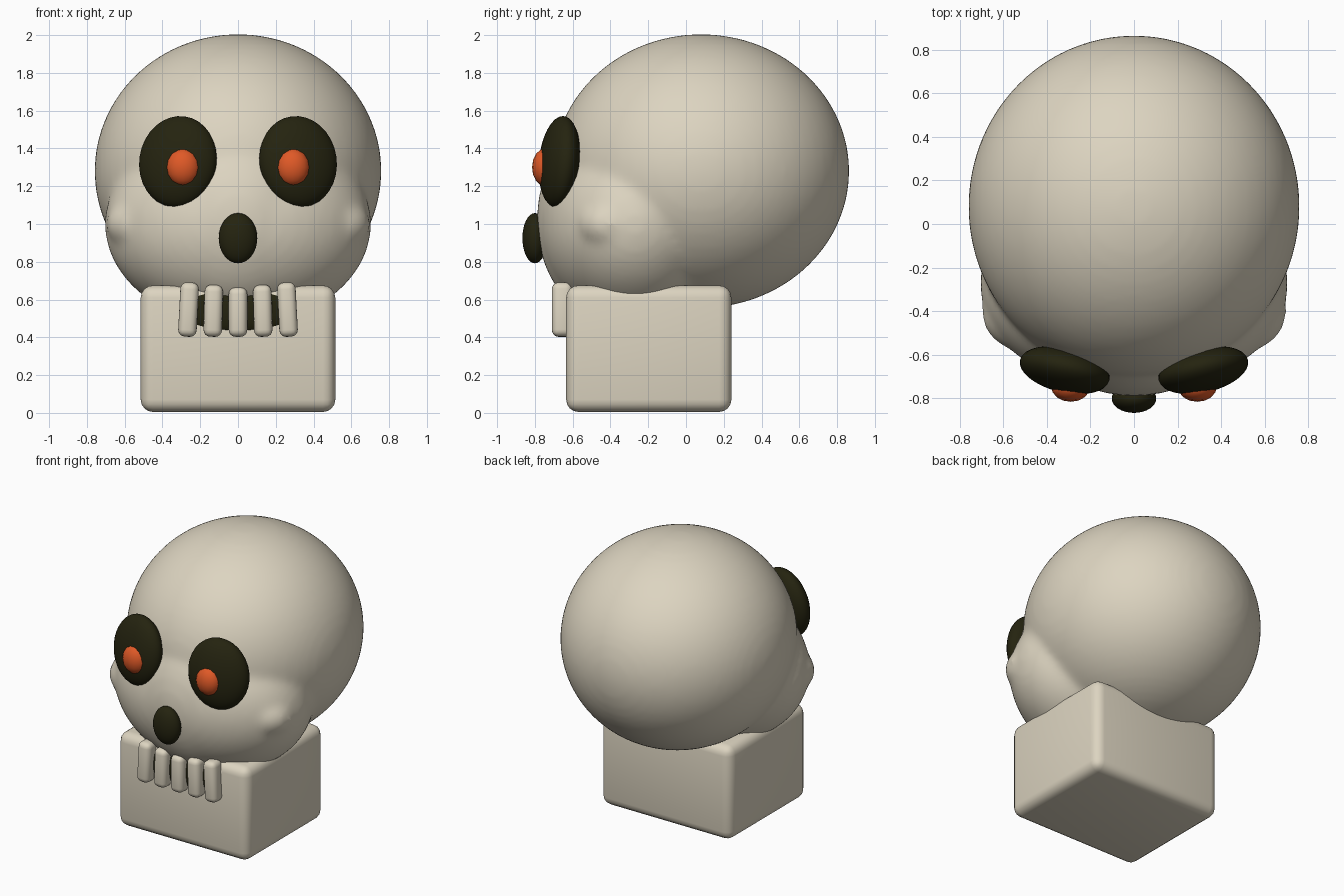
import bpy, math

if "Cube" in bpy.data.objects:
    bpy.data.objects.remove(bpy.data.objects["Cube"])


def material(name, rgb):
    m = bpy.data.materials.new(name)
    m.diffuse_color = (*rgb, 1)
    m.use_nodes = True
    m.node_tree.nodes["Principled BSDF"].inputs["Base Color"].default_value = m.diffuse_color
    return m


bone = material("bone", (0.72, 0.66, 0.53))
dark = material("socket_dark", (0.018, 0.017, 0.005))
orange = material("glow_orange", (0.74, 0.10, 0.02))


def finish(ob, name, mat):
    ob.name = name
    ob.data.materials.append(mat)
    return ob


def ellipsoid(name, loc, radii, mat, rot=(0, 0, 0), seg=32):
    bpy.ops.mesh.primitive_uv_sphere_add(segments=seg, ring_count=seg // 2, location=loc,
                                         rotation=[math.radians(a) for a in rot])
    ob = bpy.context.object
    ob.scale = radii
    bpy.ops.object.shade_smooth()
    return finish(ob, name, mat)


def rounded_box(name, loc, size, bevel, mat, rot_y=0.0):
    bpy.ops.mesh.primitive_cube_add(size=1, location=loc)
    ob = bpy.context.object
    ob.scale = size
    bpy.ops.object.transform_apply(location=False, rotation=False, scale=True)
    ob.rotation_euler.y = math.radians(rot_y)
    mod = ob.modifiers.new("rounding", 'BEVEL')
    mod.width, mod.segments = bevel, 4
    bpy.ops.object.shade_smooth()
    return finish(ob, name, mat)


# Skull: cranium, face, muzzle and cheeks fused into one smooth surface
parts = [
    ellipsoid("cranium", (0, 0.08, 1.28), (0.76, 0.785, 0.725), bone, seg=64),
    ellipsoid("face", (0, -0.27, 1.0), (0.705, 0.51, 0.54), bone, seg=64),
    ellipsoid("muzzle", (0, -0.35, 1.02), (0.5, 0.44, 0.55), bone, seg=64),
]
for s in (-1, 1):
    parts.append(ellipsoid("cheek", (s * 0.52, -0.4, 1.0), (0.18, 0.18, 0.15), bone))
bpy.ops.object.select_all(action='DESELECT')
for p in parts:
    p.select_set(True)
bpy.context.view_layer.objects.active = parts[0]
bpy.ops.object.join()
skull = bpy.context.object
skull.name = "skull"
bpy.ops.object.transform_apply(location=True, rotation=True, scale=True)
skull.data.materials.clear()
skull.data.materials.append(bone)
fuse = skull.modifiers.new("fuse", 'REMESH')
fuse.mode, fuse.voxel_size, fuse.use_smooth_shade = 'VOXEL', 0.025, True
blend = skull.modifiers.new("blend", 'SMOOTH')
blend.factor, blend.iterations = 0.5, 10

# Jaw block
rounded_box("jaw", (0, -0.197, 0.34), (1.03, 0.875, 0.67), 0.065, bone)

# Eye sockets with glowing pupils
for s, side in ((-1, "left"), (1, "right")):
    ellipsoid("eye_socket_" + side, (s * 0.318, -0.67, 1.33), (0.21, 0.1, 0.243), dark,
              rot=(-6, s * -7, s * 14))
    ellipsoid("pupil_" + side, (s * 0.29, -0.745, 1.3), (0.09, 0.07, 0.1), orange, seg=16)

# Nose and mouth hollow
ellipsoid("nose", (0, -0.8, 0.925), (0.102, 0.066, 0.133), dark)
ellipsoid("mouth", (0, -0.62, 0.54), (0.34, 0.037, 0.112), dark)

# Teeth
for i in range(-2, 3):
    h = 0.262 + 0.013 * abs(i)
    rounded_box(f"tooth_{i + 3}", (i * 0.131, -0.655, 0.403 + h / 2), (0.098, 0.11, h), 0.036, bone,
                rot_y=i * -1.5)
